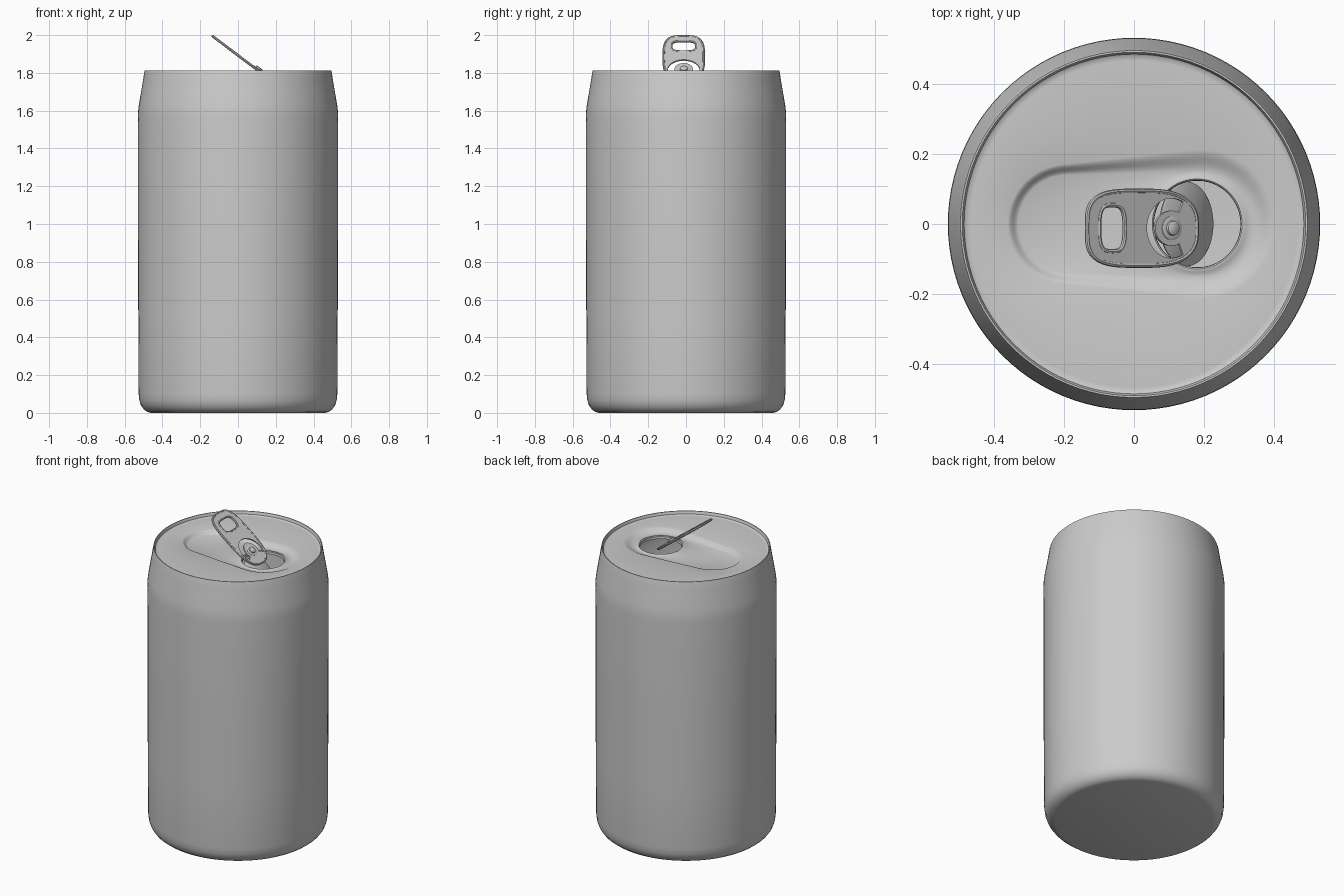
import bpy, bmesh, math
from mathutils import Matrix, Vector

if "Cube" in bpy.data.objects:
    bpy.data.objects.remove(bpy.data.objects["Cube"])

metal = bpy.data.materials.new("brushed_grey")
metal.diffuse_color = (0.6, 0.6, 0.6, 1)
metal.use_nodes = True
metal.node_tree.nodes["Principled BSDF"].inputs["Base Color"].default_value = metal.diffuse_color
TAU = 2 * math.pi


def finish(obj, angle=40):
    obj.data.materials.clear()
    obj.data.materials.append(metal)
    obj.data.shade_smooth()
    obj.data.set_sharp_from_angle(angle=math.radians(angle))
    return obj


def loft(name, rings, cap_start=False, cap_end=False, angle=40):
    """Skin a list of counter-clockwise rings of points."""
    bm = bmesh.new()
    vs = [[bm.verts.new(p) for p in r] for r in rings]
    n = len(vs[0])
    for a, b in zip(vs, vs[1:]):
        for j in range(n):
            k = (j + 1) % n
            bm.faces.new((a[j], a[k], b[k], b[j]))
    if cap_start:
        bm.faces.new(vs[0][::-1])
    if cap_end:
        bm.faces.new(vs[-1])
    me = bpy.data.meshes.new(name)
    bm.to_mesh(me)
    bm.free()
    obj = bpy.data.objects.new(name, me)
    bpy.context.collection.objects.link(obj)
    return finish(obj, angle)


def circle(r, z, n=96, cx=0.0, cy=0.0):
    return [(cx + r * math.cos(TAU * i / n), cy + r * math.sin(TAU * i / n), z) for i in range(n)]


# can body: base curve, straight wall, tapered neck, thin rolled rim
profile = [(.462, 0), (.482, .006), (.500, .02), (.514, .04), (.522, .065), (.526, .10),
           (.528, .5), (.529, 1.0), (.530, 1.56), (.5285, 1.60), (.525, 1.63), (.513, 1.70),
           (.503, 1.76), (.496, 1.805), (.494, 1.812), (.489, 1.812), (.486, 1.805), (.483, 1.792)]
loft("can_body", [circle(r, z) for r, z in profile], cap_start=True)

# lid: loops cast as rays from the centre of the drinking hole
HX, N = 0.18, 160
LID, FLOOR = 1.790, 1.768


def inside_capsule(x, y, r0, r1):
    for i in range(31):
        t = i / 30
        if math.hypot(x - (-.19 + .38 * t), y) < r0 + (r1 - r0) * t:
            return True
    return False


def ray_loop(inside, z):
    pts = []
    for i in range(N):
        c, s = math.cos(TAU * i / N), math.sin(TAU * i / N)
        lo, hi = 0.0, 1.0
        for _ in range(18):
            m = (lo + hi) / 2
            if inside(HX + m * c, m * s):
                lo = m
            else:
                hi = m
        pts.append((HX + lo * c, lo * s, z))
    return pts


rings = [ray_loop(lambda x, y, r=r: math.hypot(x, y) < r, z)
         for r, z in ((.484, 1.795), (.476, LID), (.465, LID))]
for k in range(6):
    t = k / 5
    z = LID + (FLOOR - LID) * t * t * (3 - 2 * t)
    r0, r1 = .17 - .03 * t, .212 - .06 * t
    rings.append(ray_loop(lambda x, y: inside_capsule(x, y, r0, r1), z))
for r, dz in ((.140, 0), (.135, .004), (.128, .004), (.124, 0), (.123, -.015)):
    rings.append(circle(r, FLOOR + dz, N, HX))
loft("lid", rings)

# flap pushed down into the can, hinged under the tab
flap = loft("opening_flap", [circle(.117, -.006, 64, .12), circle(.12, 0, 64, .12),
                             circle(.115, .004, 64, .12)], True, True)
flap.matrix_world = Matrix.Translation((.075, 0, FLOOR - .015)) @ Matrix.Rotation(math.radians(51), 4, 'Y')

# raised pull tab
tab_frame = Matrix.Translation((.0225, -.012, 1.876)) @ Matrix.Rotation(math.radians(37), 4, 'Y')
RU = .103  # rivet position along the tab


def super_loop(cu, a, b, n_left, n_right, n=72):
    pts = []
    for i in range(n):
        c, s = math.cos(TAU * i / n), math.sin(TAU * i / n)
        e = 2 / (n_right if c > 0 else n_left)
        pts.append((cu + a * math.copysign(abs(c) ** e, c), b * math.copysign(abs(s) ** e, s)))
    return pts


def arc(ru, rv, a0, a1, n=28):
    return [(RU + ru * math.cos(math.radians(a0 + (a1 - a0) * i / n)),
             rv * math.sin(math.radians(a0 + (a1 - a0) * i / n))) for i in range(n + 1)]


def curve_part(name, loops, fill, extrude, bevel):
    cu = bpy.data.curves.new(name + "_curve", 'CURVE')
    cu.dimensions = '2D' if fill else '3D'
    cu.fill_mode = 'BOTH' if fill else 'FULL'
    cu.extrude, cu.bevel_depth, cu.bevel_resolution = extrude, bevel, 2
    for pts in loops:
        sp = cu.splines.new('POLY')
        sp.points.add(len(pts) - 1)
        for p, (u, v) in zip(sp.points, pts):
            p.co = (u, v, 0, 1)
        sp.use_cyclic_u = True
    tmp = bpy.data.objects.new(name + "_tmp", cu)
    bpy.context.collection.objects.link(tmp)
    dg = bpy.context.evaluated_depsgraph_get()
    me = bpy.data.meshes.new_from_object(tmp.evaluated_get(dg))
    bpy.data.objects.remove(tmp)
    obj = bpy.data.objects.new(name, me)
    bpy.context.collection.objects.link(obj)
    obj.matrix_world = tab_frame
    return finish(obj)


outline = super_loop(0, .195, .106, 3.6, 2.8)
finger_hole = super_loop(-.107, .046, .066, 3.2, 3.2, 48)
slot = arc(.088, .085, 62, 298) + arc(.058, .05, 298, 62)
curve_part("pull_tab", [outline, finger_hole, slot], True, .004, 0)
curve_part("tab_curled_edges", [outline, finger_hole], False, 0, .007)

# rivet holding the tab
rivet = loft("rivet", [circle(r, z, 40) for r, z in
                       ((.034, -.006), (.034, .006), (.030, .008), (.021, .008),
                        (.020, .015), (.016, .018))], True, True)
rivet.matrix_world = tab_frame @ Matrix.Translation((RU, 0, 0))
